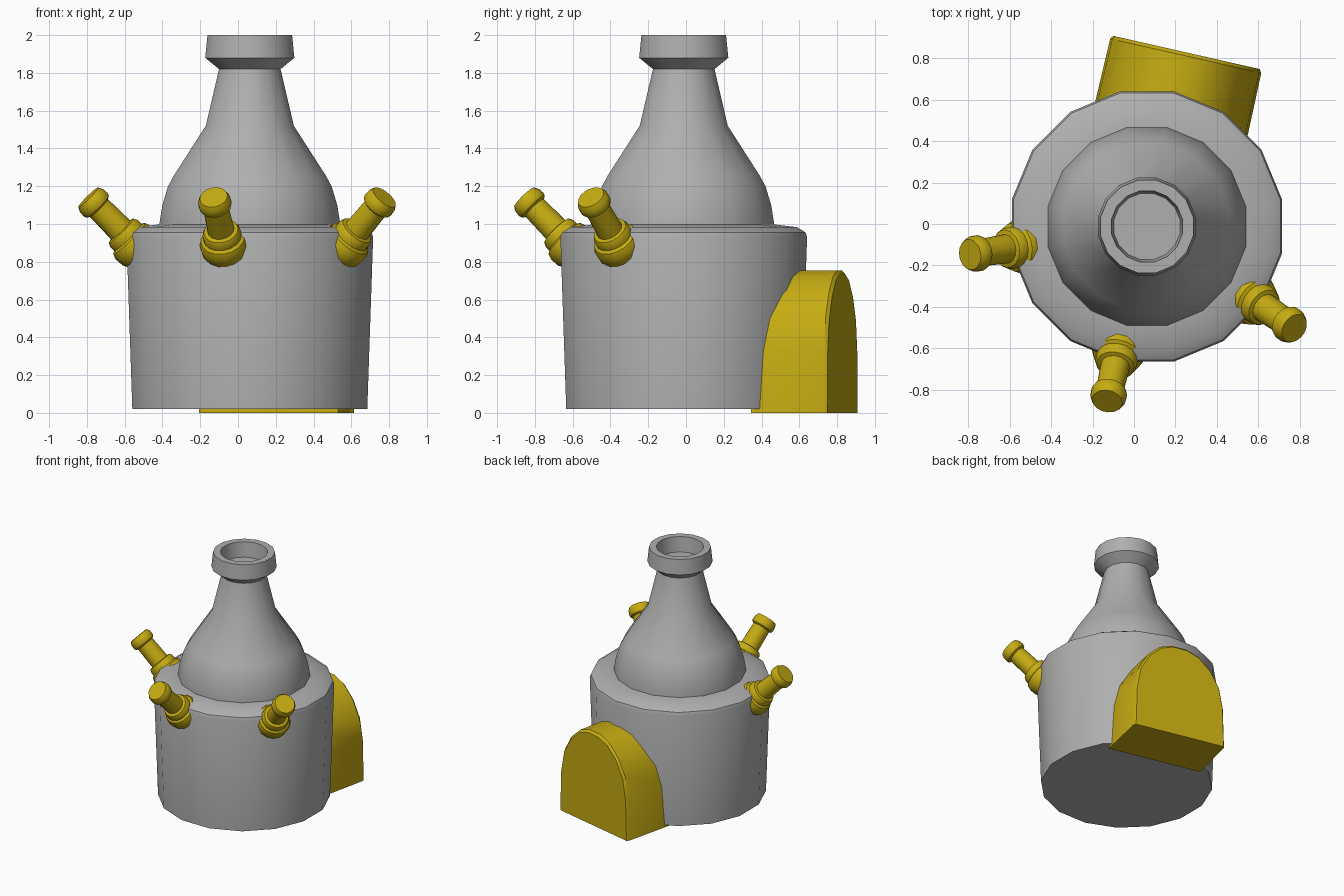
import bpy, bmesh, math
from mathutils import Matrix, Vector

if "Cube" in bpy.data.objects:
    bpy.data.objects.remove(bpy.data.objects["Cube"])

CX, CY = 0.0625, -0.012      # axis of the round body
FACE = math.radians(77.2)    # direction the door points


def material(name, col):
    m = bpy.data.materials.new(name)
    m.diffuse_color = (*col, 1)
    m.use_nodes = True
    m.node_tree.nodes["Principled BSDF"].inputs["Base Color"].default_value = m.diffuse_color
    return m


grey = material("grey", (0.43, 0.43, 0.43))
yellow = material("yellow", (0.56, 0.41, 0.006))


def finish(name, bm, mat, matrix, angle=35):
    bmesh.ops.recalc_face_normals(bm, faces=bm.faces)
    me = bpy.data.meshes.new(name)
    bm.to_mesh(me)
    bm.free()
    ob = bpy.data.objects.new(name, me)
    bpy.context.collection.objects.link(ob)
    me.materials.append(mat)
    ob.matrix_world = matrix
    bpy.ops.object.select_all(action='DESELECT')
    ob.select_set(True)
    bpy.context.view_layer.objects.active = ob
    bpy.ops.object.shade_smooth_by_angle(angle=math.radians(angle))
    return ob


def lathe(name, profile, mat, matrix, n=16):
    """Closed solid of revolution about local z; radii are given across flats."""
    bm = bmesh.new()
    rings = []
    for r, z in profile:
        r /= math.cos(math.pi / n)
        rings.append([bm.verts.new((r * math.cos((i + .5) * math.tau / n),
                                    r * math.sin((i + .5) * math.tau / n), z))
                      for i in range(n)])
    for a, b in zip(rings, rings[1:]):
        for i in range(n):
            j = (i + 1) % n
            bm.faces.new((a[i], a[j], b[j], b[i]))
    bm.faces.new(rings[0])
    bm.faces.new(rings[-1])
    return finish(name, bm, mat, matrix)


centre = Matrix.Translation((CX, CY, 0))

# wide drum with a rounded shoulder
lathe("body", [(.622, .02), (.653, .93), (.645, .955), (.60, .983), (.46, 1.0)],
      grey, centre)

# bottle-shaped chimney with an open lip
lathe("chimney", [(.479, .97), (.479, 1.0), (.463, 1.1), (.433, 1.2), (.40, 1.26),
                  (.233, 1.52), (.163, 1.82), (.236, 1.88), (.224, 2.0),
                  (.172, 2.0), (.16, 1.88)], grey, centre)

# three pegs leaning 45 degrees outward around the shoulder
peg = [(.10, -.06), (.122, -.02), (.126, .03), (.116, .06), (.10, .07), (.10, .10),
       (.09, .12), (.07, .125), (.066, .29), (.082, .30), (.087, .315),
       (.085, .345), (.073, .37)]
for k, name in enumerate(("left_peg", "front_peg", "right_peg")):
    az = FACE + math.pi + math.radians(68.2) * (k - 1)
    m = (centre @ Matrix.Rotation(az, 4, 'Z') @ Matrix.Translation((.604, 0, .88))
         @ Matrix.Rotation(math.radians(45), 4, 'Y'))
    lathe(name, peg, yellow, m)

# arched door block at the back: arch in local y/z, extruded along local x
half = [(.378, 0), (.368, .33), (.335, .50), (.26, .63), (.16, .72), (.06, .755)]
arch = half + [(-y, z) for y, z in reversed(half)]
bm = bmesh.new()
inner = [bm.verts.new((.45, y, z)) for y, z in arch]
rim = [bm.verts.new((.845, y * .99, z)) for y, z in arch]
outer = [bm.verts.new((.862, y * .96, z * .975)) for y, z in arch]
for a, b in ((inner, rim), (rim, outer)):
    for i in range(len(arch)):
        j = (i + 1) % len(arch)
        bm.faces.new((a[i], a[j], b[j], b[i]))
bm.faces.new(inner)
bm.faces.new(outer)
finish("arched_door", bm, yellow, centre @ Matrix.Rotation(FACE, 4, 'Z'))
